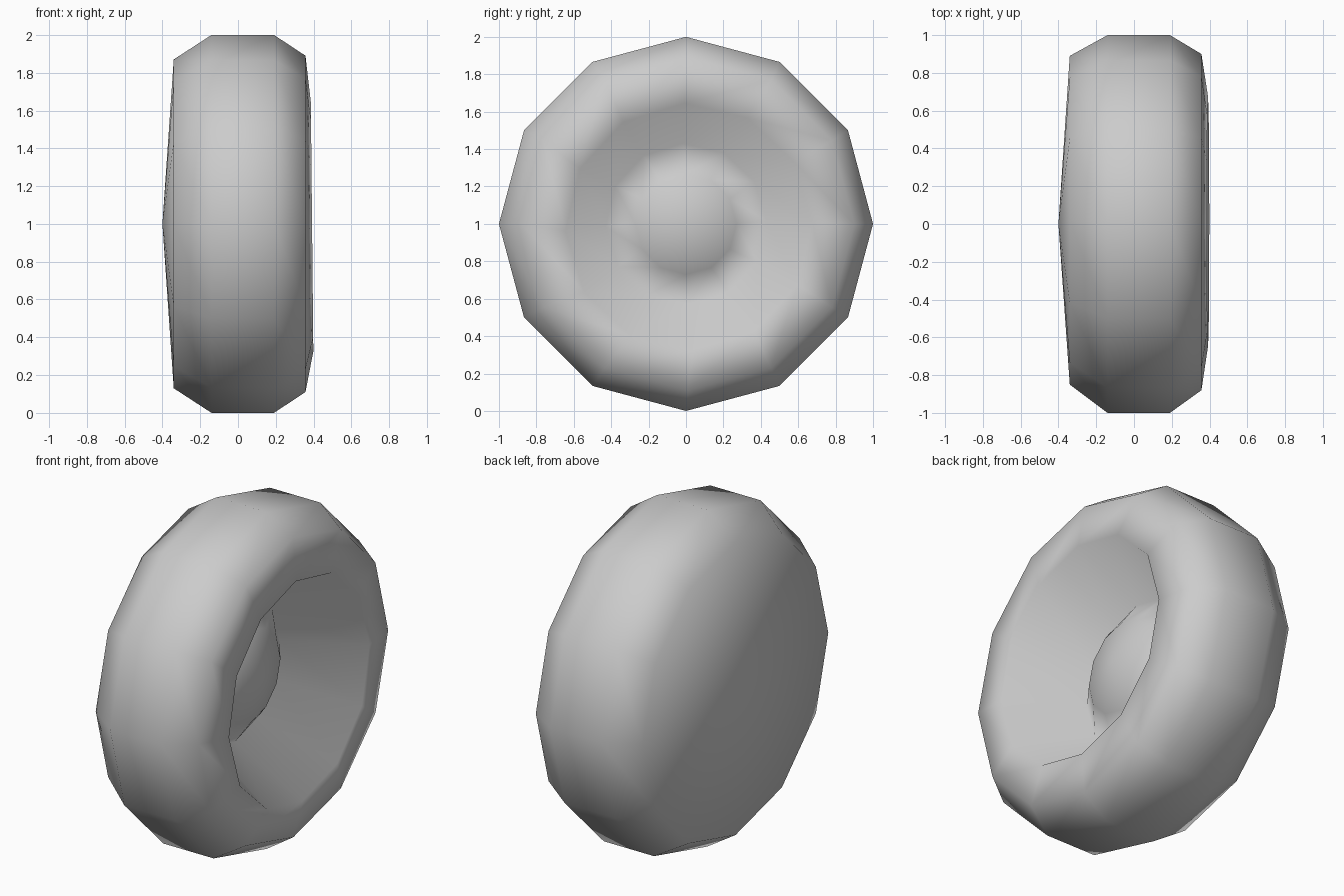
import bpy
import bmesh
from math import sin, cos, pi, radians

SIDES = 12

cube = bpy.data.objects.get("Cube")
if cube:
    bpy.data.objects.remove(cube, do_unlink=True)

# Plain grey material
grey = bpy.data.materials.new("grey")
grey.use_nodes = True
color = (0.6, 0.6, 0.6, 1)
grey.diffuse_color = color
grey.node_tree.nodes["Principled BSDF"].inputs["Base Color"].default_value = color

# Lathe rings from the domed back to the hub:
# (x, radius, y shift, z shift, x lean per unit of height, twist in degrees)
RINGS = [
    (-0.34, 0.87, 0.02, 0.0, 0.0, 0),
    (-0.14, 1.0, 0.0, 0.0, 0.0, 0),
    (0.19, 1.0, 0.0, 0.0, 0.0, 0),
    (0.357, 0.89, 0.01, 0.0, 0.0, 0),
    (0.392, 0.66, 0.015, -0.015, -0.01, 2),
    (-0.03, 0.43, 0.0, 0.0, 0.0, 2),
    (0.09, 0.27, 0.0, 0.0, 0.0, 0),
]
BACK_TIP, HUB_TIP = -0.4, 0.16

bm = bmesh.new()


def add_ring(x, r, dy, dz, lean, twist):
    ring = []
    for i in range(SIDES):
        a = 2 * pi * i / SIDES + radians(twist)
        z = r * sin(a)
        ring.append(bm.verts.new((x + lean * z, dy + r * cos(a), 1 + dz + z)))
    return ring


def close_with_tip(ring, x):
    tip = bm.verts.new((x, 0, 1))
    for i in range(SIDES):
        bm.faces.new((ring[i], ring[(i + 1) % SIDES], tip))


# Wheel body, recess and hub
rings = [add_ring(*r) for r in RINGS]
for a, b in zip(rings, rings[1:]):
    for i in range(SIDES):
        j = (i + 1) % SIDES
        bm.faces.new((a[i], a[j], b[j], b[i]))
close_with_tip(rings[0], BACK_TIP)
close_with_tip(rings[-1], HUB_TIP)
bmesh.ops.recalc_face_normals(bm, faces=bm.faces)
for f in bm.faces:
    f.smooth = True

mesh = bpy.data.meshes.new("wheel")
bm.to_mesh(mesh)
bm.free()
mesh.materials.append(grey)
wheel = bpy.data.objects.new("wheel", mesh)
bpy.context.collection.objects.link(wheel)
